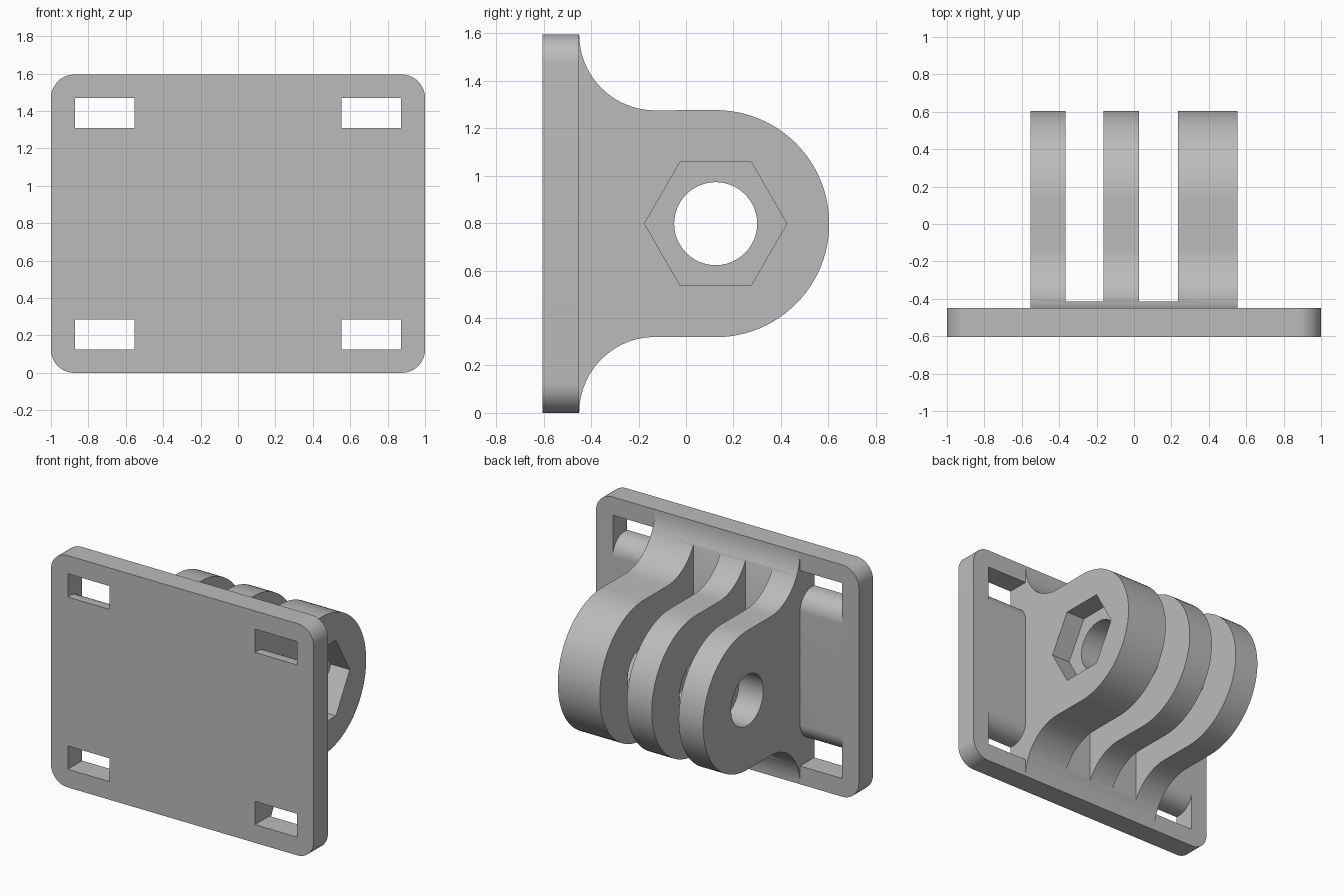
import bpy, bmesh, math
from mathutils import Vector

cube = bpy.data.objects.get("Cube")
if cube:
    bpy.data.objects.remove(cube, do_unlink=True)

grey = bpy.data.materials.new("plain grey")
grey.use_nodes = True
grey.diffuse_color = (0.5, 0.5, 0.5, 1)
grey.node_tree.nodes["Principled BSDF"].inputs["Base Color"].default_value = (0.5, 0.5, 0.5, 1)

MID = 0.7975           # half the plate height
FRONT, BACK = -0.605, -0.45


def arc(cu, cv, r, start, end, steps):
    """Points on an arc, angles in degrees."""
    angles = [math.radians(start + (end - start) * i / steps) for i in range(steps + 1)]
    return [(cu + r * math.cos(a), cv + r * math.sin(a)) for a in angles]


def prism(name, outline, axis, low, high):
    """Extrude an outline along x (outline in y, z) or along y (outline in x, z)."""
    def place(u, v, d):
        return Vector((d, u, v)) if axis == "x" else Vector((u, d, v))
    bm = bmesh.new()
    face = bm.faces.new([bm.verts.new(place(u, v, low)) for u, v in outline])
    new = bmesh.ops.extrude_face_region(bm, geom=[face])["geom"]
    shift = place(0, 0, high - low)
    bmesh.ops.translate(bm, vec=shift, verts=[g for g in new if isinstance(g, bmesh.types.BMVert)])
    bmesh.ops.recalc_face_normals(bm, faces=bm.faces)
    mesh = bpy.data.meshes.new(name)
    bm.to_mesh(mesh)
    bm.free()
    mesh.materials.append(grey)
    obj = bpy.data.objects.new(name, mesh)
    bpy.context.collection.objects.link(obj)
    return obj


def select(obj):
    bpy.ops.object.select_all(action="DESELECT")
    obj.select_set(True)
    bpy.context.view_layer.objects.active = obj


def cut(obj, cutters):
    """Subtract each cutter, then discard it."""
    for cutter in cutters:
        cutter.hide_render = True
        select(obj)
        mod = obj.modifiers.new("cut", "BOOLEAN")
        mod.operation, mod.solver, mod.object = "DIFFERENCE", "EXACT", cutter
        bpy.ops.object.modifier_apply(modifier=mod.name)
        bpy.data.objects.remove(cutter, do_unlink=True)
    select(obj)
    bpy.ops.object.shade_smooth_by_angle(angle=math.radians(30))


# Mounting plate with rounded corners
R = 0.125
outline = []
for i, (sx, sz) in enumerate([(1, 1), (-1, 1), (-1, -1), (1, -1)]):
    outline += arc(sx * (1 - R), MID + sz * (MID - R), R, 90 * i, 90 * i + 90, 12)
plate = prism("mounting_plate", outline, "y", FRONT, BACK)

# Strap slots, whose inner edge is rounded over at the back
slot = [(-0.7, 1.47), (-0.7, 1.31)] + arc(BACK - R, 1.31 - R, R, 90, 0, 12)
slot += [(-0.35, 1.31 - R), (-0.35, 1.47)]
slots = []
for flip in (1, -1):
    shape = [(y, MID + flip * (z - MID)) for y, z in slot]
    for low, high in ((0.553, 0.872), (-0.872, -0.553)):
        slots.append(prism("slot_cutter", shape, "x", low, high))
cut(plate, slots)

# Clevis: flared root, straight neck and round nose
FLARE, NOSE, PIN_Y = 0.32, 0.4785, 0.125
upper = arc(BACK + FLARE, 2 * MID, FLARE, 180, 270, 24)
lower = [(y, 2 * MID - z) for y, z in reversed(upper)]
nose = arc(PIN_Y, MID, NOSE, 90, -90, 48)
clevis = prism("clevis", upper + nose + lower, "x", -0.553, 0.553)

# Gaps between the three lugs, pin hole and nut pocket
cutters = []
for low, high in ((-0.367, -0.162), (0.028, 0.234)):
    box = [(-0.415, -0.2), (0.8, -0.2), (0.8, 1.8), (-0.415, 1.8)]
    cutters.append(prism("gap_cutter", box, "x", low, high))
cutters.append(prism("pin_cutter", arc(PIN_Y, MID, 0.175, 0, 360, 48)[:-1], "x", -0.8, 0.8))
cutters.append(prism("nut_cutter", arc(PIN_Y, MID, 0.3, 0, 360, 6)[:-1], "x", 0.41, 0.8))
cut(clevis, cutters)
